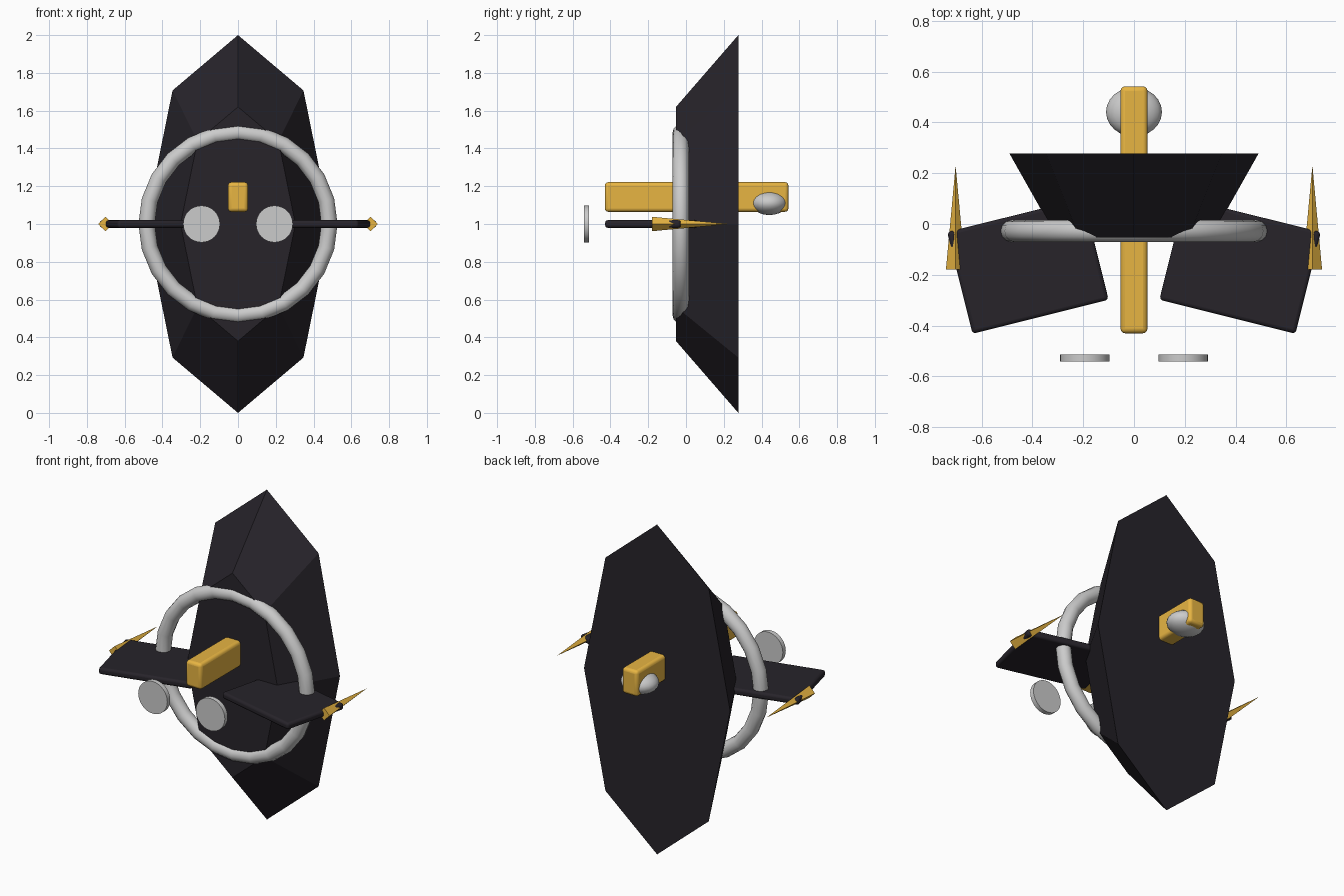
import bpy
from math import radians, pi

if "Cube" in bpy.data.objects:
    bpy.data.objects.remove(bpy.data.objects["Cube"])


def material(name, color):
    m = bpy.data.materials.new(name)
    m.diffuse_color = color
    m.use_nodes = True
    m.node_tree.nodes["Principled BSDF"].inputs["Base Color"].default_value = m.diffuse_color
    return m


dark = material("dark_plate", (0.02, 0.017, 0.023, 1))
gold = material("gold", (0.8, 0.46, 0.055, 1))


def finish(name, scale=(1, 1, 1), mat=None, bevel=0.0, smooth=None):
    ob = bpy.context.object
    ob.name = name
    ob.scale = scale
    bpy.ops.object.transform_apply(location=False, rotation=True, scale=True)
    if mat:
        ob.data.materials.append(mat)
    if bevel:
        b = ob.modifiers.new("bevel", "BEVEL")
        b.width = bevel
        b.segments = 3
    if smooth:
        bpy.ops.object.shade_smooth_by_angle(angle=radians(smooth))
    return ob


# Faceted eight-sided shield, wide face at the back
bpy.ops.mesh.primitive_cone_add(vertices=8, radius1=1, radius2=0.62, depth=0.33,
                                location=(0, 0.112, 1), rotation=(pi / 2, 0, 0))
finish("shield_body", (0.49, 1, 1), dark)

# Ring around the front
bpy.ops.mesh.primitive_torus_add(major_segments=24, minor_segments=12,
                                 major_radius=0.484, minor_radius=0.043,
                                 location=(0, -0.028, 1), rotation=(pi / 2, 0, 0))
finish("front_ring", smooth=40)

# Long bar through the shield
bpy.ops.mesh.primitive_cube_add(size=1, location=(0, 0.056, 1.143))
finish("centre_bar", (0.106, 0.972, 0.157), gold, 0.018, 40)

# Flattened ball at the rear end of the bar
bpy.ops.mesh.primitive_uv_sphere_add(segments=24, ring_count=12, radius=1,
                                     location=(0, 0.441, 1.111))
finish("rear_ball", (0.11, 0.097, 0.0635), smooth=60)

for side, s in (("left", -1), ("right", 1)):
    # Swept wing plate
    bpy.ops.mesh.primitive_cube_add(size=1, location=(s * 0.4175, -0.165, 1))
    wing = bpy.context.object
    wing.rotation_euler.z = radians(-14 * s)
    finish(side + "_wing", (0.552, 0.412, 0.04), dark, 0.014, 40)

    # Four-sided wingtip spike pointing backwards
    bpy.ops.mesh.primitive_cone_add(vertices=4, radius1=0.038, radius2=0, depth=0.41,
                                    location=(s * 0.702, 0.026, 1),
                                    rotation=(-pi / 2, 0, 0))
    finish(side + "_wing_spike", mat=gold)

    # Floating disc in front
    bpy.ops.mesh.primitive_cylinder_add(vertices=32, radius=0.0975, depth=0.028,
                                        location=(s * 0.193, -0.527, 1),
                                        rotation=(pi / 2, 0, 0))
    finish(side + "_front_disc", smooth=40)
